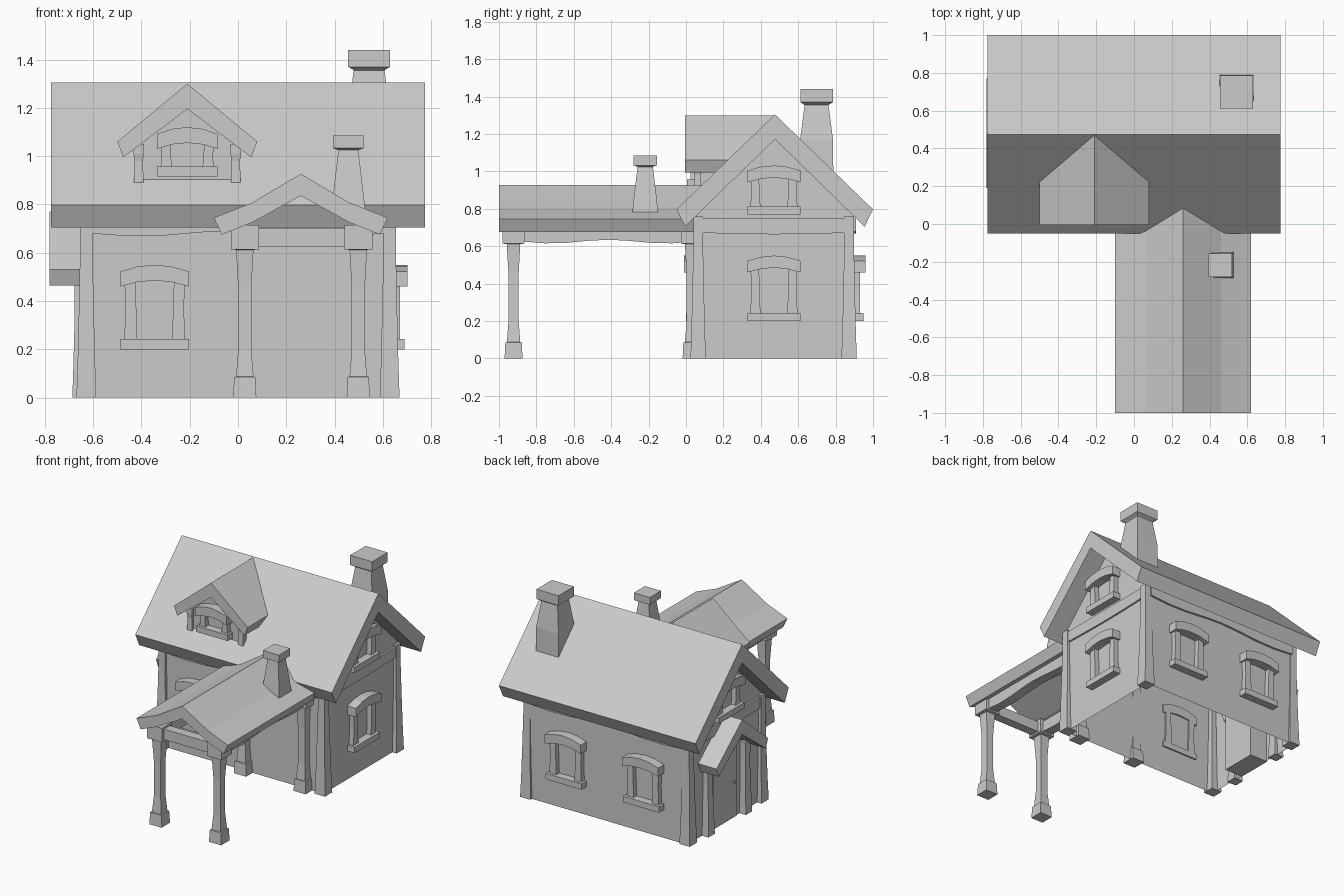
import bpy, bmesh
from math import pi, sin
from mathutils import Matrix, Vector

if "Cube" in bpy.data.objects:
    bpy.data.objects.remove(bpy.data.objects["Cube"])


def finish(name, bm, matrix=None):
    if matrix:
        bm.transform(matrix)
    bmesh.ops.recalc_face_normals(bm, faces=bm.faces)
    mesh = bpy.data.meshes.new(name)
    bm.to_mesh(mesh)
    bm.free()
    ob = bpy.data.objects.new(name, mesh)
    bpy.context.collection.objects.link(ob)
    return ob


def add_prism(bm, profile, axis, a, b):
    """Extrude a (u, z) profile along x or y from a to b."""
    place = (lambda u, z, t: (t, u, z)) if axis == 'x' else (lambda u, z, t: (u, t, z))
    rings = [[bm.verts.new(place(u, z, t)) for u, z in profile] for t in (a, b)]
    n = len(profile)
    for i in range(n):
        j = (i + 1) % n
        bm.faces.new((rings[0][i], rings[0][j], rings[1][j], rings[1][i]))
    bm.faces.new(rings[0])
    bm.faces.new(rings[1][::-1])


def prism(name, profile, axis, a, b):
    bm = bmesh.new()
    add_prism(bm, profile, axis, a, b)
    return finish(name, bm)


def rect(u0, u1, z0, z1):
    return [(u0, z0), (u1, z0), (u1, z1), (u0, z1)]


def add_loft(bm, x, y, stations):
    """Square column through (z, half width) stations."""
    prev = None
    for z, h in stations:
        ring = [bm.verts.new((x + sx * h, y + sy * h, z))
                for sx, sy in ((-1, -1), (1, -1), (1, 1), (-1, 1))]
        if prev:
            for i in range(4):
                j = (i + 1) % 4
                bm.faces.new((prev[i], prev[j], ring[j], ring[i]))
        else:
            bm.faces.new(ring[::-1])
        prev = ring
    bm.faces.new(prev)


def loft(name, x, y, stations):
    bm = bmesh.new()
    add_loft(bm, x, y, stations)
    return finish(name, bm)


def roof(name, outer, inner, centre, dz, axis, a, b):
    """Gable roof slab; outer and inner are half profiles starting at the ridge."""
    top = [(-u, z) for u, z in outer[:0:-1]] + outer
    under = inner[::-1] + [(-u, z) for u, z in inner[1:]]
    return prism(name, [(centre + u, z + dz) for u, z in top + under], axis, a, b)


def beam(name, u0, u1, z0, z1, sag, waves, axis, a, b):
    """Hewn beam with a wavy lower edge."""
    low = [(u0 + (u1 - u0) * i / 8, z0 - sag * sin(pi * waves * i / 8)) for i in range(9)]
    return prism(name, low + [(u1, z1), (u0, z1)], axis, a, b)


def window(name, x, y, z, angle, height=0.35, width=0.285):
    """Sill, two bowed jambs and an arched lintel; built facing -y then turned."""
    bm = bmesh.new()
    w = width / 2
    add_prism(bm, rect(-w, w, 0, 0.042), 'y', -0.055, 0.01)
    top = height - 0.08
    for s in (-1, 1):
        jamb = [(0.072, 0.042), (0.076, top * 0.6), (0.08, top + 0.02),
                (0.125, top + 0.02), (0.121, top * 0.6), (0.126, 0.042)]
        add_prism(bm, [(s * u * w / 0.1425, v) for u, v in jamb], 'y', -0.035, 0.01)
    us = [-1, -0.5, 0, 0.5, 1]
    arch = [(w * u, height - 0.028 * u * u) for u in us]
    arch += [(w * u, height - 0.065 - 0.025 * u * u) for u in us[::-1]]
    add_prism(bm, arch, 'y', -0.066, 0.01)
    return finish(name, bm, Matrix.Translation((x, y, z)) @ Matrix.Rotation(angle, 4, 'Z'))


# House walls, open underneath
bm = bmesh.new()
add_prism(bm, [(0.055, 0), (0.055, 0.78), (0.475, 1.2), (0.895, 0.78), (0.895, 0)], 'x', -0.635, 0.635)
floor = [f for f in bm.faces if all(v.co.z < 0.001 for v in f.verts)]
bmesh.ops.delete(bm, geom=floor, context='FACES')
finish("walls", bm)

# Corner posts
for sx in (-1, 1):
    for y in (0.065, 0.872):
        loft("corner_post", sx * 0.628, y,
             [(0, 0.041), (0.15, 0.036), (0.4, 0.03), (0.6, 0.026), (0.76, 0.026)])

# Eave and gable beams
beam("front_eave_beam", -0.61, 0.61, 0.68, 0.76, 0.012, 3, 'y', 0.04, 0.08)
beam("back_eave_beam", -0.61, 0.61, 0.68, 0.76, 0.012, 3, 'y', 0.87, 0.91)
for s, side in ((-1, "left"), (1, "right")):
    beam(side + "_gable_beam", 0.08, 0.86, 0.672, 0.748, 0.008, 1, 'x', s * 0.60, s * 0.648)

# Main roof
roof("main_roof", [(0, 1.305), (0.525, 0.797)], [(0, 1.172), (0.48, 0.705)],
     0.475, 0, 'x', -0.775, 0.775)

# Porch roof with flared eaves
roof("porch_roof", [(0, 0.927), (0.2, 0.808), (0.36, 0.745)],
     [(0, 0.836), (0.2, 0.726), (0.327, 0.675)], 0.26, 0, 'y', -1.0, 0.12)

# Porch posts: plinth, waisted shaft and capital
for x in (0.028, 0.498):
    for y in (-0.922, 0.03):
        loft("porch_post", x, y,
             [(0, 0.048), (0.085, 0.044), (0.087, 0.036), (0.2, 0.027), (0.45, 0.027),
              (0.612, 0.036), (0.614, 0.058), (0.715, 0.058)])
    beam("porch_side_beam", -0.87, 0.04, 0.625, 0.7, 0.01, 3, 'x', x - 0.035, x + 0.035)
prism("porch_front_beam", rect(0.08, 0.445, 0.625, 0.7), 'y', -0.955, -0.89)

# Dormer and side door share one small roof shape
small_outer = [(0, 1.30), (0.29, 1.06)]
small_inner = [(0, 1.195), (0.265, 0.995)]
roof("dormer_roof", small_outer, small_inner, -0.21, 0, 'y', -0.005, 0.47)
roof("side_door_roof", small_outer, small_inner, 0.48, -0.53, 'x', -0.78, -0.6)

# Dormer wall and posts
prism("dormer_wall", [(-0.41, 0.87), (-0.01, 0.87), (-0.01, 1.05), (-0.21, 1.21), (-0.41, 1.05)],
      'y', 0.06, 0.35)
for s in (-1, 1):
    loft("dormer_post", -0.21 + s * 0.201, 0.062,
         [(0.89, 0.02), (0.98, 0.017), (1.01, 0.022), (1.05, 0.022)])

# Side door: posts, slab and knob
for y in (0.27, 0.69):
    loft("side_door_post", -0.65, y, [(0, 0.036), (0.12, 0.032), (0.35, 0.026), (0.51, 0.028)])
prism("side_door", rect(0.35, 0.61, 0, 0.52), 'x', -0.642, -0.5)
bm = bmesh.new()
bmesh.ops.create_icosphere(bm, subdivisions=1, radius=0.012,
                           matrix=Matrix.Translation(Vector((-0.652, 0.385, 0.26))))
finish("door_knob", bm)

# Windows
window("front_window", -0.345, 0.055, 0.2, 0)
window("dormer_window", -0.21, 0.06, 0.915, 0, 0.205, 0.25)
window("right_window", 0.635, 0.47, 0.2, pi / 2)
window("right_attic_window", 0.635, 0.47, 0.77, pi / 2, 0.262)
window("left_attic_window", -0.635, 0.47, 0.77, -pi / 2, 0.262)
for x in (-0.31, 0.3):
    window("back_window", x, 0.895, 0.2, pi)

# Chimneys with caps
loft("main_chimney", 0.543, 0.698,
     [(0.95, 0.09), (1.17, 0.088), (1.355, 0.064), (1.36, 0.07), (1.37, 0.087), (1.44, 0.087)])
loft("porch_chimney", 0.457, -0.218,
     [(0.78, 0.069), (0.85, 0.062), (1.025, 0.041), (1.033, 0.063), (1.085, 0.063)])
